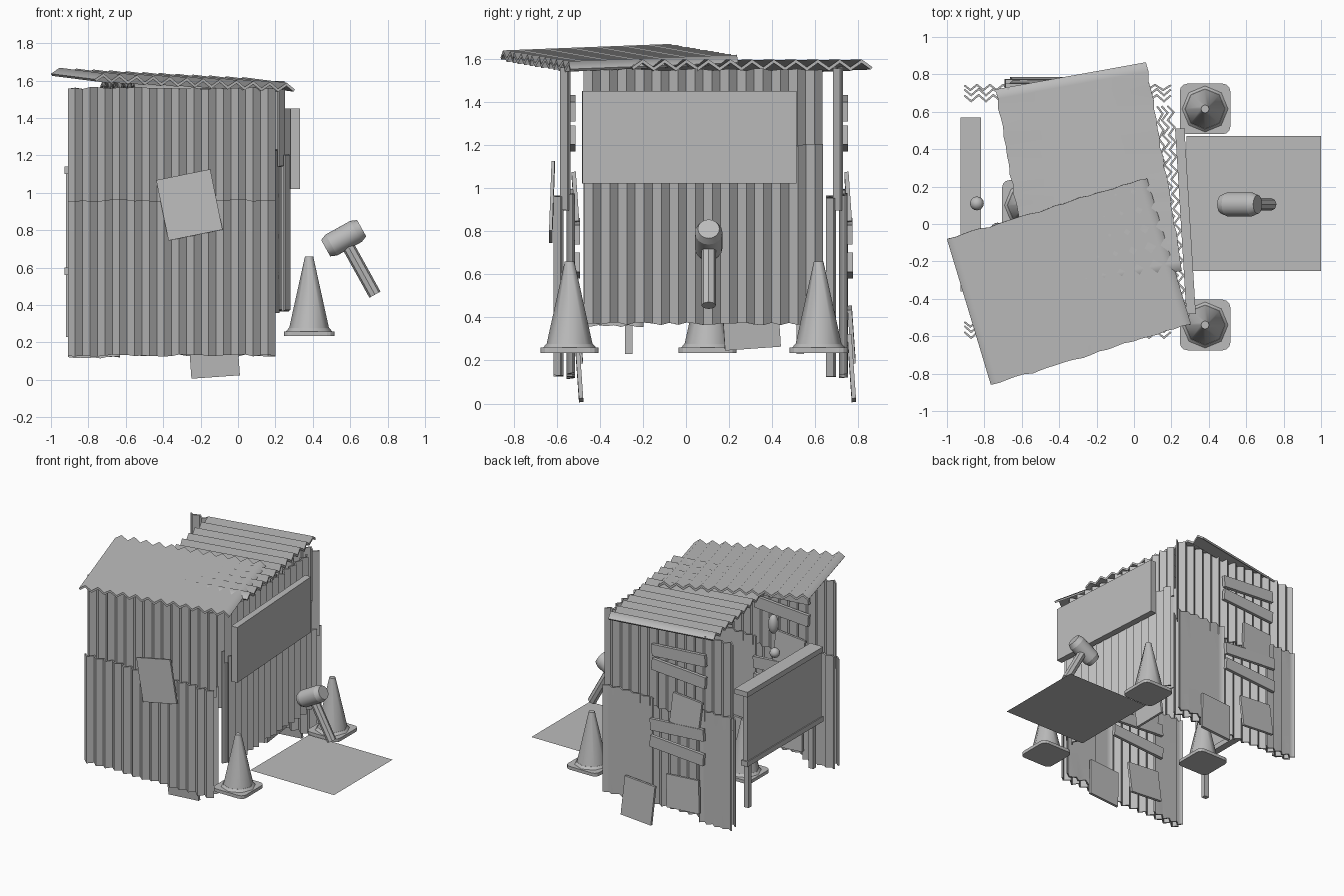
import bpy, bmesh, math, random
from mathutils import Matrix, Vector
random.seed(4)

if "Cube" in bpy.data.objects:
    bpy.data.objects.remove(bpy.data.objects["Cube"])

grey = bpy.data.materials.new("plain_grey")
grey.use_nodes = True
grey.diffuse_color = (0.5, 0.5, 0.5, 1)
grey.node_tree.nodes["Principled BSDF"].inputs["Base Color"].default_value = (0.5, 0.5, 0.5, 1)


def finish(name, bm, matrix=None, smooth=None):
    if matrix:
        bm.transform(matrix)
    bmesh.ops.recalc_face_normals(bm, faces=bm.faces)
    mesh = bpy.data.meshes.new(name)
    bm.to_mesh(mesh)
    bm.free()
    mesh.materials.append(grey)
    ob = bpy.data.objects.new(name, mesh)
    bpy.context.collection.objects.link(ob)
    if smooth:
        bpy.ops.object.select_all(action='DESELECT')
        ob.select_set(True)
        bpy.context.view_layer.objects.active = ob
        bpy.ops.object.shade_smooth_by_angle(angle=math.radians(smooth))
    return ob


def place(x, y, z, tilt=0, lean=0, turn=0):
    """Translation with a counter-clockwise tilt as seen from -y, a lean and a turn."""
    r = math.radians
    return (Matrix.Translation((x, y, z)) @ Matrix.Rotation(r(turn), 4, 'Z')
            @ Matrix.Rotation(r(-tilt), 4, 'Y') @ Matrix.Rotation(r(lean), 4, 'X'))


def box(name, size, matrix):
    bm = bmesh.new()
    bmesh.ops.create_cube(bm, size=1)
    bm.transform(Matrix.Diagonal((*size, 1)))
    return finish(name, bm, matrix)


def cone_part(name, r1, r2, depth, sides, matrix, smooth=50):
    bm = bmesh.new()
    bmesh.ops.create_cone(bm, cap_ends=True, segments=sides, radius1=r1, radius2=r2, depth=depth)
    return finish(name, bm, matrix, smooth)


def sheet(name, origin, across, along, pitch, amp, matrix=None, thick=0.01):
    """Corrugated sheet: zigzag over 'across', ridges run over 'along'."""
    o, u, v = Vector(origin), Vector(across), Vector(along)
    n = u.cross(v).normalized()
    count, rows = 2 * round(u.length / pitch), 4
    bm = bmesh.new()
    grid = []
    for i in range(count + 1):
        drift = random.uniform(-0.006, 0.006)
        wave = amp * (1 if i % 2 else -1)
        grid.append([bm.verts.new(o + u * i / count + v * j / rows + n * wave
                                  + v.normalized() * drift) for j in range(rows + 1)])
    for a, b in zip(grid, grid[1:]):
        for j in range(rows):
            bm.faces.new((a[j], b[j], b[j + 1], a[j + 1]))
    bm.normal_update()
    bmesh.ops.solidify(bm, geom=bm.faces[:], thickness=thick)
    # centre the thickness on the sheet plane
    heights = [(vert.co - o).dot(n) for vert in bm.verts]
    bmesh.ops.translate(bm, verts=bm.verts, vec=-n * (max(heights) + min(heights)) / 2)
    return finish(name, bm, matrix, 79)


# Walls: overlapping sheets with nailed patches on the +y side
LEFT, WIDTH = -0.91, 1.11
PATCHES = [  # x, y, z, width, height, tilt
    (-0.13, 0.068, 0.165, 0.26, 0.30, 4), (-0.515, 0.068, 0.32, 0.28, 0.25, -4),
    (-0.53, 0.052, 0.95, 0.25, 0.23, 5)]
PLANKS = [(0.062, 0.64, 4), (0.060, 0.80, -4), (0.04, 1.23, 4), (0.04, 1.37, -4)]


def wall(name, matrix, top):
    wide = (WIDTH, 0, 0)
    sheet(name + "_lower_sheet", (LEFT, -0.027, 0.13), wide, (0, 0, 0.83), 0.08, 0.017, matrix)
    sheet(name + "_upper_sheet", (LEFT, 0.005, 0.90), wide, (0, 0, top - 0.90), 0.08, 0.017, matrix)
    sheet(name + "_near_patch_sheet", (-0.24, 0.03, 0.14), (0.44, 0, 0), (0, 0, 0.83),
          0.08, 0.014, matrix)
    sheet(name + "_far_patch_sheet", (LEFT, 0.03, 0.12), (0.28, 0, 0), (0, 0, 0.87),
          0.08, 0.014, matrix)
    for x, y, z, w, h, tilt in PATCHES:
        box(name + "_patch", (w, 0.02, h), matrix @ place(x, y, z, tilt, 4))
    for y, z, tilt in PLANKS:
        if z + 0.08 < top:
            box(name + "_plank", (0.46, 0.025, 0.09), matrix @ place(-0.46, y, z, tilt))


wall("front_wall", place(0, -0.565, 0), 1.56)
wall("back_wall", place(0, 0.70, 0), 1.56)
wall("right_wall", place(0.20, 0.08, 0.24, turn=93.5) @ place(0.355, 0, 0), 1.31)
box("front_patch", (0.295, 0.015, 0.33), place(-0.26, -0.622, 0.935, 11.5, -2))

# Roof sheets
sheet("front_roof", (-0.765, -0.86, 1.615), (1.07, 0.325, -0.055), (-0.235, 0.78, 0.03),
      0.092, 0.017, thick=0.014)
sheet("back_roof", (0.26, -0.25, 1.57), (-0.195, 1.115, 0.0), (-0.805, -0.145, -0.005),
      0.10, 0.018, thick=0.014)

# Sign board on the right wall
box("sign_board", (0.05, 0.995, 0.43), place(0.275, 0.015, 1.235, turn=3.5))

# Counter on the open side
box("counter_panel", (0.04, 0.91, 0.54), place(-0.90, 0.105, 0.84))
for name, x, z, w in (("counter_bottom_rail", -0.90, 0.58, 0.055), ("counter_top", -0.872, 1.12, 0.11)):
    box(name, (w, 0.93, 0.04), place(x, 0.105, z))
for y in (0.53, -0.265):
    box("counter_leg", (0.04, 0.035, 0.38), place(-0.90, y, 0.42))

# Knob and hanging capsule above the counter
for name, loc, stretch in (("knob", (-0.84, 0.11, 1.25), 1), ("capsule", (-0.73, -0.03, 1.39), 2)):
    bm = bmesh.new()
    bmesh.ops.create_uvsphere(bm, u_segments=16, v_segments=10, radius=0.037)
    bm.transform(Matrix.Diagonal((1, 1, stretch, 1)))
    finish(name, bm, place(*loc), 60)

# Traffic cones
for x, y in ((0.38, 0.615), (0.38, -0.54), (-0.57, 0.10)):
    base = box("cone_base", (0.27, 0.27, 0.025), place(x, y, 0.247))
    bm = bmesh.new()
    bm.from_mesh(base.data)
    upright = [e for e in bm.edges if abs((e.verts[0].co - e.verts[1].co).z) > 0.01]
    bmesh.ops.bevel(bm, geom=upright, offset=0.04, segments=3, affect='EDGES', profile=0.5)
    bm.to_mesh(base.data)
    bm.free()
    cone_part("cone_collar", 0.125, 0.108, 0.02, 8, place(x, y, 0.267))
    cone_part("cone_body", 0.108, 0.022, 0.39, 8, place(x, y, 0.465))

# Ground mat
bm = bmesh.new()
bmesh.ops.create_grid(bm, x_segments=1, y_segments=1, size=0.36)
finish("ground_mat", bm, place(0.64, 0.11, 0.24))

# Mallet: head lies along the tilted axis, handle hangs square to it
mallet = place(0.565, 0.105, 0.757, 29)
head_turn = Matrix.Rotation(math.pi / 2, 4, 'Y')
cone_part("mallet_head", 0.064, 0.064, 0.15, 16, mallet @ head_turn)
for side in (1, -1):
    cone_part("mallet_head_rim", 0.064, 0.05, 0.035, 16,
              mallet @ place(side * 0.0925, 0, 0) @ Matrix.Rotation(side * math.pi / 2, 4, 'Y'))
cone_part("mallet_handle", 0.034, 0.034, 0.30, 8, mallet @ place(0, 0, -0.195), 30)
